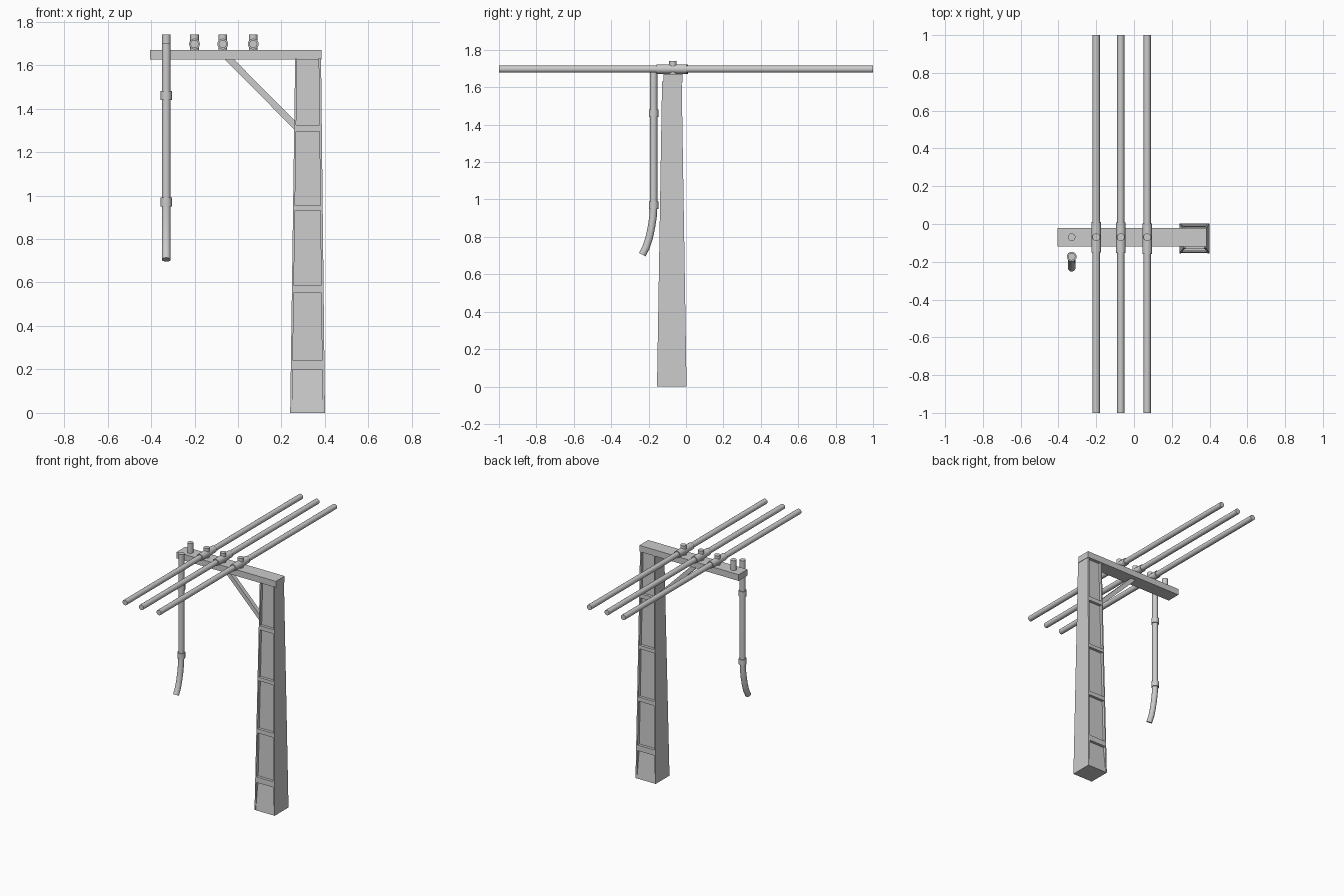
import bpy, bmesh, math
from mathutils import Vector

if "Cube" in bpy.data.objects:
    bpy.data.objects.remove(bpy.data.objects["Cube"])

ARM_Y = -0.07
POST_TOP = 1.63

def mesh_object(name, verts, faces):
    me = bpy.data.meshes.new(name)
    me.from_pydata(verts, [], faces)
    bm = bmesh.new()
    bm.from_mesh(me)
    bmesh.ops.recalc_face_normals(bm, faces=bm.faces)
    bm.to_mesh(me)
    bm.free()
    ob = bpy.data.objects.new(name, me)
    bpy.context.collection.objects.link(ob)
    return ob

def loft(name, rings):
    """Join closed rings of points into a capped solid."""
    n = len(rings[0])
    faces = [tuple(range(n)), tuple((len(rings) - 1) * n + i for i in range(n))]
    for r in range(len(rings) - 1):
        for i in range(n):
            j = (i + 1) % n
            faces.append((r * n + i, r * n + j, (r + 1) * n + j, (r + 1) * n + i))
    return mesh_object(name, [p for ring in rings for p in ring], faces)

def rect(x0, x1, y0, y1, z):
    return [(x0, y0, z), (x1, y0, z), (x1, y1, z), (x0, y1, z)]

def tube(name, points, radius, sides=16):
    """Round tube through points lying in a plane of constant x."""
    pts = [Vector(p) for p in points]
    side = Vector((1, 0, 0))
    rings = []
    for i, p in enumerate(pts):
        t = (pts[min(i + 1, len(pts) - 1)] - pts[max(i - 1, 0)]).normalized()
        up = t.cross(side)
        rings.append([p + radius * (math.cos(a) * side + math.sin(a) * up)
                      for a in (2 * math.pi * k / sides for k in range(sides))])
    ob = loft(name, rings)
    bpy.ops.object.select_all(action='DESELECT')
    bpy.context.view_layer.objects.active = ob
    ob.select_set(True)
    bpy.ops.object.shade_smooth_by_angle(angle=math.radians(35))
    return ob

# Tapered post
def post_bounds(z):
    t = z / POST_TOP
    return (0.24 + 0.023 * t, 0.40 - 0.018 * t, -0.155 + 0.027 * t, 0.003 - 0.026 * t)

post = loft("post", [rect(*post_bounds(z), z) for z in (0, POST_TOP)])

# Recessed panels cut in the front and back of the post
def cutter_ring(z, front, depth):
    x0, x1, y0, y1 = post_bounds(z)
    if front:
        return rect(x0 + 0.009, x1 - 0.011, y0 - 0.05, y0 + depth, z)
    return rect(x0 + 0.009, x1 - 0.011, y1 - depth, y1 + 0.05, z)

panels = [(0.0, 0.20), (0.24, 0.555), (0.585, 0.93), (0.955, 1.295), (1.325, 1.66)]
for z0, z1 in panels:
    for front in (True, False):
        cut = loft("panel_cutter", [cutter_ring(z0, front, 0.02 if z0 else 0.001),
                                    cutter_ring(z1, front, 0.02)])
        mod = post.modifiers.new("panel", 'BOOLEAN')
        mod.operation = 'DIFFERENCE'
        mod.solver = 'EXACT'
        mod.object = cut
        bpy.context.view_layer.objects.active = post
        bpy.ops.object.modifier_apply(modifier=mod.name)
        bpy.data.objects.remove(cut)

# Cross arm and diagonal brace
loft("cross_arm", [rect(-0.405, 0.385, -0.12, -0.02, z) for z in (1.625, 1.67)])
profile = [(-0.065, 1.63), (-0.022, 1.63), (0.27, 1.335), (0.27, 1.293)]
loft("brace", [[(x, y, z) for x, z in profile] for y in (ARM_Y - 0.015, ARM_Y + 0.015)])

# Pegs on the arm
for x in (-0.33, -0.20, -0.07, 0.07):
    tube("peg", [(x, ARM_Y, 1.66), (x, ARM_Y, 1.74)], 0.02)

# Cables with clamping sleeves
for x, y in ((-0.20, -0.07), (-0.07, -0.073), (0.07, -0.078)):
    tube("cable", [(x, -1, 1.697), (x, 1, 1.697)], 0.019)
    tube("cable_sleeve", [(x, y - 0.08, 1.697), (x, y + 0.08, 1.697)], 0.025)

# Hanging conduit with a curved lower end and two collars
PX, PY = -0.33, -0.173
path = [(PX, PY, 1.70), (PX, PY, 0.97), (PX, -0.176, 0.91), (PX, -0.185, 0.85),
        (PX, -0.198, 0.79), (PX, -0.213, 0.745), (PX, -0.234, 0.705)]
tube("conduit", path, 0.02)
for z in (1.46, 0.97):
    tube("conduit_collar", [(PX, PY, z - 0.02), (PX, PY, z + 0.02)], 0.026)
